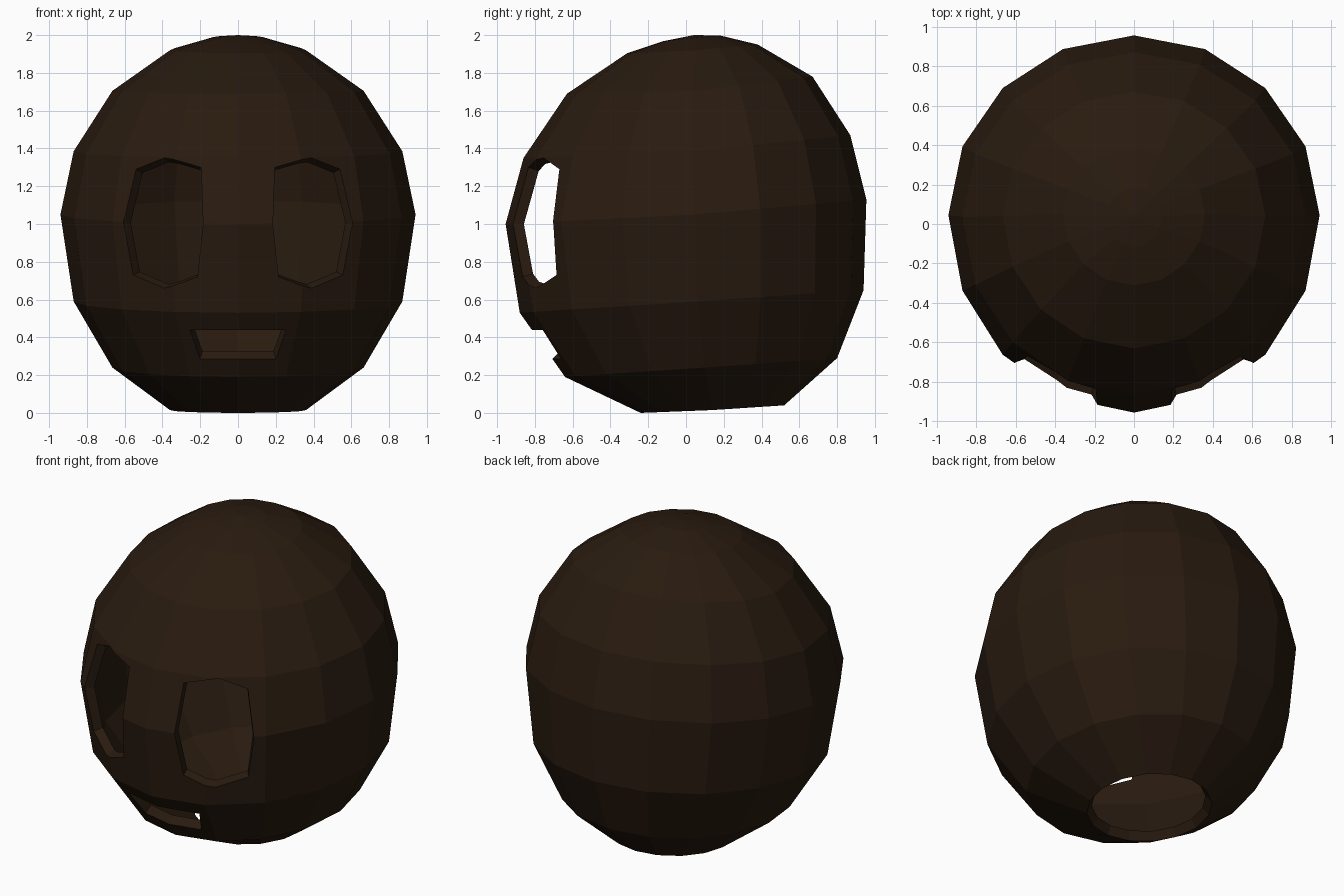
import bpy, bmesh, math
from mathutils import Vector
from mathutils.bvhtree import BVHTree

if "Cube" in bpy.data.objects:
    bpy.data.objects.remove(bpy.data.objects["Cube"])

SIDES = 16
CENTRE = Vector((0, 0, 1.0))

# Rings, top to bottom: half width, side (y, z), front (y, z), back (y, z)
RINGS = [
    (0.14, 0.04, 1.985, -0.12, 1.968, 0.18, 1.998),
    (0.36, 0.05, 1.92, -0.31, 1.905, 0.38, 1.95),
    (0.665, 0.04, 1.705, -0.63, 1.69, 0.67, 1.78),
    (0.87, 0.035, 1.385, -0.86, 1.35, 0.87, 1.47),
    (0.94, 0.045, 1.05, -0.955, 1.0, 0.955, 1.13),
    (0.87, 0.06, 0.59, -0.88, 0.53, 0.94, 0.65),
    (0.665, 0.10, 0.24, -0.64, 0.19, 0.80, 0.29),
    (0.36, 0.14, 0.015, -0.24, 0.0, 0.52, 0.04),
]

# Hole outlines as seen from the front (x, z)
EYE = [(0.195, 1.30), (0.39, 1.35), (0.54, 1.29), (0.605, 1.0),
       (0.555, 0.73), (0.39, 0.66), (0.215, 0.72), (0.185, 1.0)]
MOUTH = [(-0.255, 0.44), (0, 0.44), (0.255, 0.44),
         (0.20, 0.285), (0, 0.285), (-0.20, 0.285)]


def make_object(name, bm):
    bmesh.ops.recalc_face_normals(bm, faces=bm.faces)
    mesh = bpy.data.meshes.new(name)
    bm.to_mesh(mesh)
    obj = bpy.data.objects.new(name, mesh)
    bpy.context.collection.objects.link(obj)
    return obj


def bridge(bm, a, b):
    n = len(a)
    for i in range(n):
        bm.faces.new((a[i], a[(i + 1) % n], b[(i + 1) % n], b[i]))


def apply(obj, mod):
    bpy.context.view_layer.objects.active = obj
    bpy.ops.object.modifier_apply(modifier=mod.name)


# Head shell: slightly tilted rings, closed on top and open at the neck
bm = bmesh.new()
loops = []
for w, ys, zs, yf, zf, yb, zb in RINGS:
    loop = []
    for i in range(SIDES):
        a = 2 * math.pi * i / SIDES
        c = math.cos(a)
        ye, ze = (yb, zb) if c > 0 else (yf, zf)
        loop.append(bm.verts.new((w * math.sin(a), ys + abs(c) * (ye - ys),
                                  zs + abs(c) * (ze - zs))))
    loops.append(loop)
for a, b in zip(loops, loops[1:]):
    bridge(bm, a, b)
pole = bm.verts.new((0, 0.04, 2.0))
for i in range(SIDES):
    bm.faces.new((loops[0][i], pole, loops[0][(i + 1) % SIDES]))
bmesh.ops.recalc_face_normals(bm, faces=bm.faces)
surface = BVHTree.FromBMesh(bm)
shell = make_object("head_shell", bm)
bm.free()

# Wall thickness
wall = shell.modifiers.new("wall", 'SOLIDIFY')
wall.thickness = 0.06
wall.offset = -1
apply(shell, wall)


def cut_hole(name, outline):
    """Cut an outline through the wall, with rims pointing at the centre."""
    points = [surface.ray_cast(Vector((x, -2, z)), Vector((0, 1, 0)))[0] for x, z in outline]
    cb = bmesh.new()
    near, far = [[cb.verts.new(CENTRE + (p - CENTRE) * s) for p in points]
                 for s in (0.7, 1.3)]
    bridge(cb, near, far)
    cb.faces.new(near)
    cb.faces.new(far)
    bmesh.ops.triangulate(cb, faces=cb.faces)
    cutter = make_object(name, cb)
    cb.free()
    cutter.hide_render = True
    mod = shell.modifiers.new("hole", 'BOOLEAN')
    mod.operation = 'DIFFERENCE'
    mod.solver = 'EXACT'
    mod.object = cutter
    apply(shell, mod)
    bpy.data.objects.remove(cutter)


# Eye and mouth openings
for side in (1, -1):
    cut_hole("eye_cutter", [(side * x, z) for x, z in EYE])
cut_hole("mouth_cutter", MOUTH)

# Dark brown finish
brown = bpy.data.materials.new("dark_brown")
brown.diffuse_color = (0.022, 0.011, 0.005, 1)
brown.use_nodes = True
brown.node_tree.nodes["Principled BSDF"].inputs["Base Color"].default_value = brown.diffuse_color
shell.data.materials.clear()
shell.data.materials.append(brown)
for p in shell.data.polygons:
    p.use_smooth = False
    p.material_index = 0
